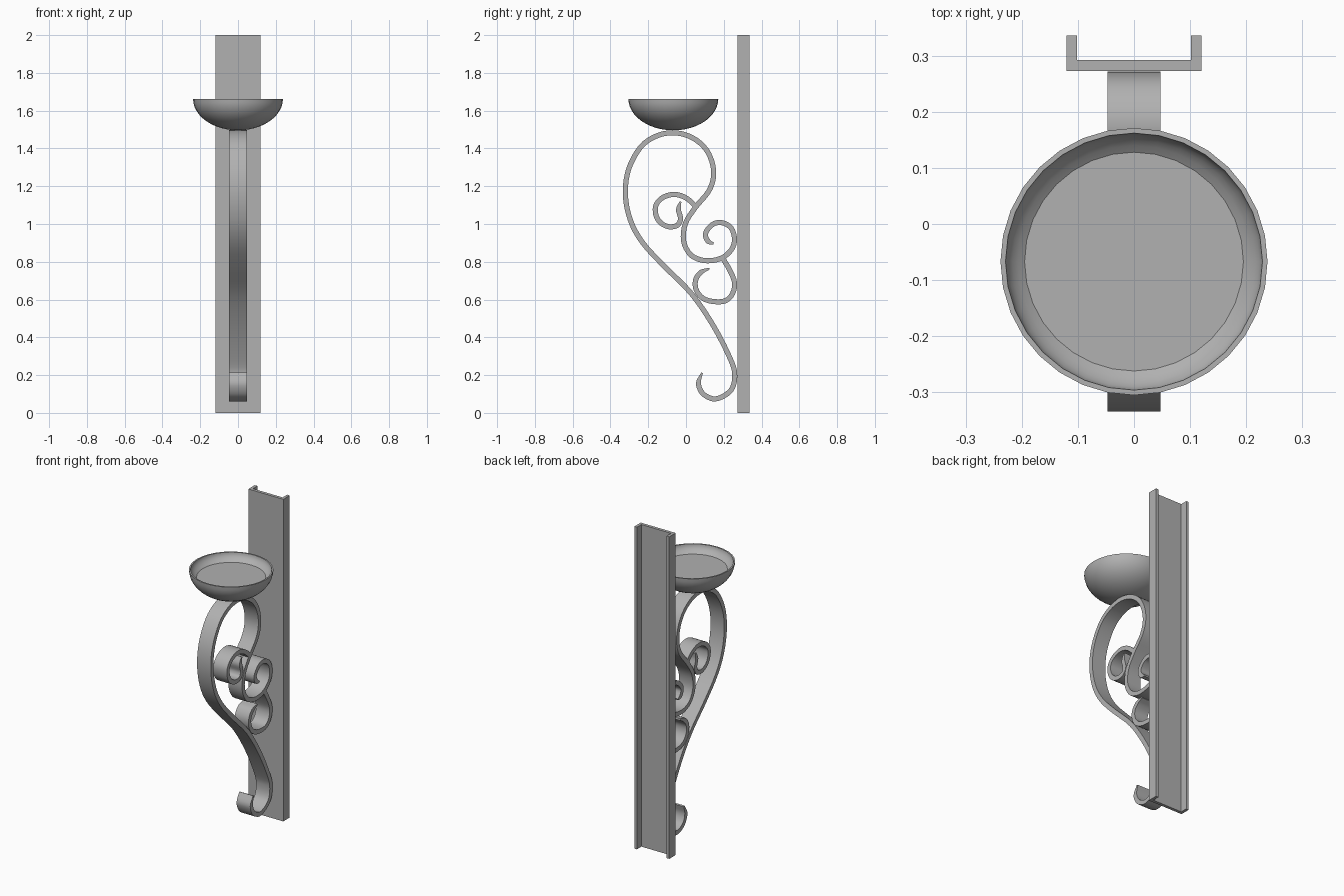
import bpy, bmesh
from math import sin, cos, asin, pi
from mathutils import Vector

if "Cube" in bpy.data.objects:
    bpy.data.objects.remove(bpy.data.objects["Cube"])

# Dark grey iron
iron = bpy.data.materials.new("dark_iron")
iron.diffuse_color = (.44, .44, .44, 1)
iron.use_nodes = True
iron.node_tree.nodes["Principled BSDF"].inputs["Base Color"].default_value = iron.diffuse_color


def finish(name, bm, smooth=True):
    bmesh.ops.recalc_face_normals(bm, faces=bm.faces)
    me = bpy.data.meshes.new(name)
    bm.to_mesh(me)
    bm.free()
    me.materials.append(iron)
    ob = bpy.data.objects.new(name, me)
    bpy.context.collection.objects.link(ob)
    if smooth:
        bpy.ops.object.select_all(action='DESELECT')
        ob.select_set(True)
        bpy.context.view_layer.objects.active = ob
        bpy.ops.object.shade_smooth_by_angle(angle=0.6)
    return ob


def spline(points, steps=4):
    """Smooth curve through the given (y, z) points."""
    p = [Vector(q) for q in points]
    p = [2 * p[0] - p[1]] + p + [2 * p[-1] - p[-2]]
    out = []
    for a, b, c, d in zip(p, p[1:], p[2:], p[3:]):
        for i in range(steps):
            t = i / steps
            out.append(0.5 * (2 * b + (c - a) * t + (2 * a - 5 * b + 4 * c - d) * t ** 2
                              + (3 * b - a - 3 * c + d) * t ** 3))
    return out + [p[-2]]


def ribbon(name, points, taper_start=False, half=0.0135, x=0.047):
    """Flat bar bent along a curve in the yz plane, tapered at free ends."""
    path = spline(points)
    n = len(path)
    bm = bmesh.new()
    rings = []
    for i, c in enumerate(path):
        t = (path[min(i + 1, n - 1)] - path[max(i - 1, 0)]).normalized()
        w = half * min(1, 0.35 + 0.16 * (n - 1 - i))
        if taper_start:
            w = min(w, half * min(1, 0.35 + 0.16 * i))
        nor = Vector((-t.y, t.x)) * w
        a, b = c + nor, c - nor
        rings.append([bm.verts.new(v) for v in
                      ((-x, *a), (x, *a), (x, *b), (-x, *b))])
    for r, s in zip(rings, rings[1:]):
        for k in range(4):
            bm.faces.new((r[k], r[(k + 1) % 4], s[(k + 1) % 4], s[k]))
    bm.faces.new(rings[0])
    bm.faces.new(rings[-1])
    return finish(name, bm)


# Wall channel: U section extruded upwards
bm = bmesh.new()
section = [(-.12, .336), (-.12, .273), (.12, .273), (.12, .336),
           (.102, .336), (.102, .292), (-.102, .292), (-.102, .336)]
base = bm.faces.new([bm.verts.new((x, y, 0)) for x, y in section])
top = bmesh.ops.extrude_face_region(bm, geom=[base])['geom']
bmesh.ops.translate(bm, vec=(0, 0, 2), verts=[v for v in top if isinstance(v, bmesh.types.BMVert)])
finish("wall_channel", bm, smooth=False)

# Dish: half-ellipse outside, sloped inner wall and a shallow flat floor
sides, steps, rim_z = 32, 12, 1.663
profile = [(.238 * sin(i / steps * pi / 2), rim_z - .167 * cos(i / steps * pi / 2))
           for i in range(1, steps + 1)]
end = asin(.195 / .229)
for i in range(6):
    a = pi / 2 + (end - pi / 2) * i / 5
    profile.append((.229 * sin(a), rim_z - .09 * cos(a)))
bm = bmesh.new()
rings = [[bm.verts.new((r * sin(2 * pi * k / sides), -.067 + r * cos(2 * pi * k / sides), z))
          for k in range(sides)] for r, z in profile]
for r, s in zip(rings, rings[1:]):
    for k in range(sides):
        j = (k + 1) % sides
        bm.faces.new((r[k], r[j], s[j], s[k]))
bm.faces.new(rings[0])
bm.faces.new(rings[-1])
finish("dish", bm)

# Main scroll: foot curl, big sweep, loop under the dish, middle curl
ribbon("main_scroll", [
    (.085, .212), (.066, .159), (.082, .111), (.114, .085), (.156, .074), (.209, .095),
    (.246, .133), (.258, .196), (.241, .271), (.151, .451), (.029, .631), (-.119, .780),
    (-.230, .902), (-.294, 1.019), (-.321, 1.156), (-.304, 1.289), (-.241, 1.406),
    (-.161, 1.464), (-.071, 1.483), (.019, 1.464), (.093, 1.411), (.135, 1.337),
    (.146, 1.252), (.119, 1.172), (.050, 1.088), (-.003, 1.003), (-.013, .912),
    (.019, .843), (.071, .812), (.130, .806), (.193, .822), (.241, .865), (.257, .918),
    (.241, .976), (.198, 1.005), (.151, 1.003), (.114, .971), (.103, .939),
    (.119, .907), (.146, .897)], taper_start=True)

# Side curls branching from the main scroll
ribbon("upper_curl", [
    (.050, 1.095), (.008, 1.133), (-.040, 1.154), (-.087, 1.154), (-.133, 1.133),
    (-.161, 1.093), (-.157, 1.040), (-.130, 1.003), (-.087, .985), (-.045, .994),
    (-.029, 1.029), (-.040, 1.077), (-.029, 1.119)])
ribbon("lower_curl", [
    (.193, .820), (.230, .759), (.257, .690), (.246, .631), (.209, .594), (.151, .589),
    (.093, .605), (.056, .647), (.050, .700), (.077, .743), (.124, .764)])
